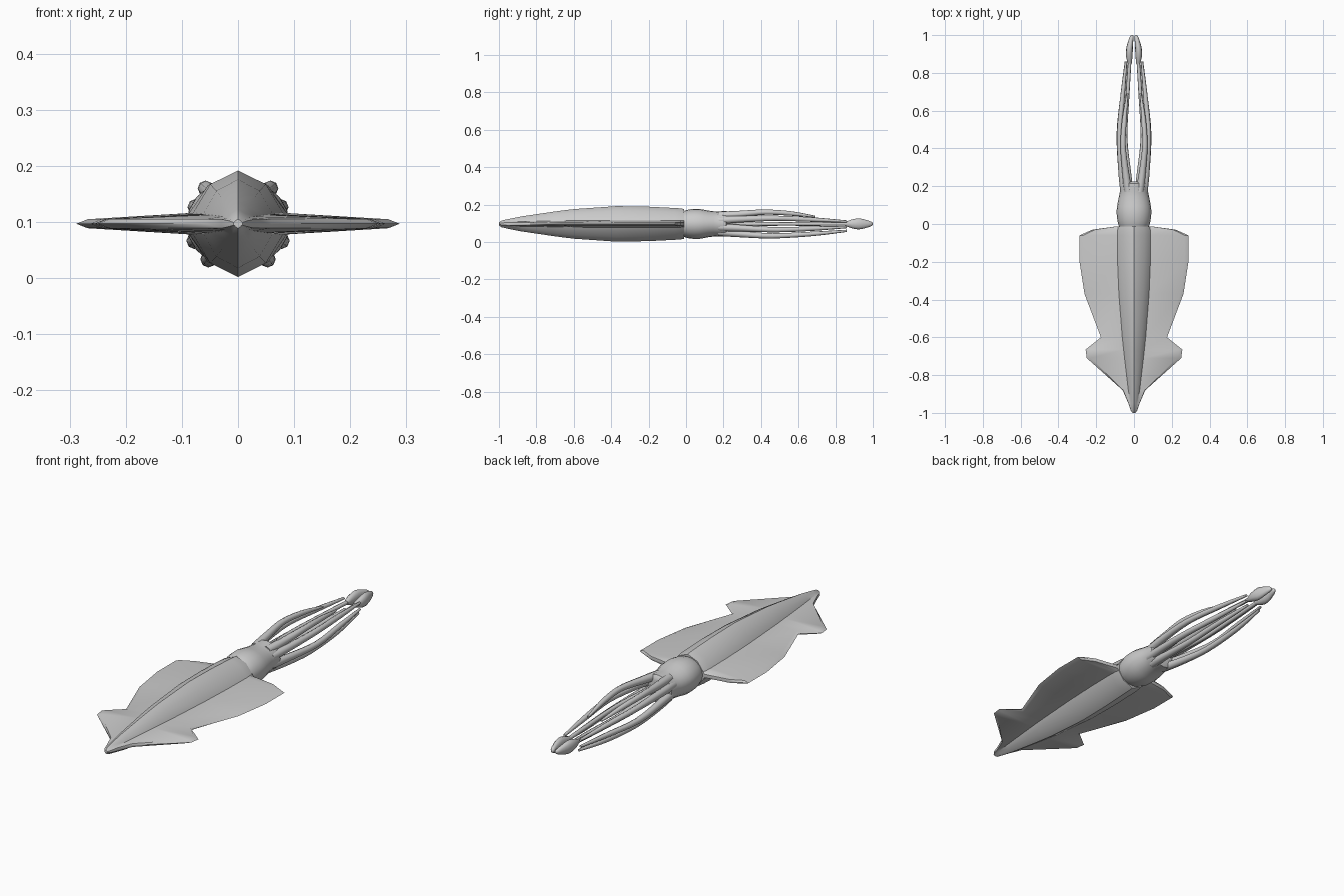
import bpy, bmesh, math

cube = bpy.data.objects.get("Cube")
if cube:
    bpy.data.objects.remove(cube)

MID = 0.097  # height of the body axis

skin = bpy.data.materials.new("grey_skin")
skin.use_nodes = True
skin.diffuse_color = (0.6, 0.6, 0.6, 1)
skin.node_tree.nodes["Principled BSDF"].inputs["Base Color"].default_value = (0.6, 0.6, 0.6, 1)


def loft(name, rings, angle=35):
    """Skin a list of equal-sized closed rings and cap both ends."""
    bm = bmesh.new()
    loops = [[bm.verts.new(p) for p in ring] for ring in rings]
    n = len(loops[0])
    for a, b in zip(loops, loops[1:]):
        for i in range(n):
            j = (i + 1) % n
            bm.faces.new((a[i], a[j], b[j], b[i]))
    bm.faces.new(loops[0])
    bm.faces.new(loops[-1])
    bmesh.ops.recalc_face_normals(bm, faces=bm.faces)
    mesh = bpy.data.meshes.new(name)
    bm.to_mesh(mesh)
    bm.free()
    mesh.materials.append(skin)
    obj = bpy.data.objects.new(name, mesh)
    bpy.context.collection.objects.link(obj)
    bpy.ops.object.select_all(action="DESELECT")
    obj.select_set(True)
    bpy.context.view_layer.objects.active = obj
    bpy.ops.object.shade_smooth_by_angle(angle=math.radians(angle))
    return obj


def ellipse(x, y, z, rx, rz, sides):
    return [(x + rx * math.cos(t), y, z + rz * math.sin(t))
            for t in (2 * math.pi * i / sides for i in range(sides))]


def smooth_path(points, steps=4):
    """Catmull-Rom interpolation through tuples."""
    out = []
    for i in range(len(points) - 1):
        p0, p1, p2, p3 = (points[max(0, min(len(points) - 1, i + k))] for k in (-1, 0, 1, 2))
        for s in range(steps):
            t = s / steps
            out.append([0.5 * (2 * b + (c - a) * t + (2 * a - 5 * b + 4 * c - d) * t ** 2
                               + (3 * b - a - 3 * c + d) * t ** 3)
                        for a, b, c, d in zip(p0, p1, p2, p3)])
    return out + [list(points[-1])]


def mantle_section(y, high, wide, fin):
    """Ridged body flowing into a thin fin on each side."""
    edge = min(0.008, high * 0.3)
    fin = max(fin, wide * 1.05)
    root = edge + 0.12 * high
    half = [(0, high), (wide * 0.62, high * 0.74), (wide, root),
            (wide + (fin - wide) * 0.9, edge), (fin, 0)]
    upper = half + [(-x, z) for x, z in half[-2:0:-1]] 
    right = half + [(x, -z) for x, z in half[-2::-1]]
    left = [(-x, z) for x, z in right[-2:0:-1]]
    return [(x, y, MID + z) for x, z in right + left]


# Mantle with fins: y, half height, body half width, fin half span
mantle = [(-1.0, 0.008, 0.006, 0.008), (-0.985, 0.018, 0.013, 0.018),
          (-0.95, 0.026, 0.018, 0.03), (-0.88, 0.04, 0.03, 0.06),
          (-0.71, 0.065, 0.05, 0.25), (-0.665, 0.071, 0.055, 0.256),
          (-0.6, 0.079, 0.062, 0.175), (-0.37, 0.095, 0.08, 0.262),
          (-0.2, 0.092, 0.087, 0.288), (-0.06, 0.085, 0.088, 0.288),
          (-0.03, 0.083, 0.086, 0.22), (-0.012, 0.08, 0.083, 0.09)]
loft("mantle", [mantle_section(*row) for row in mantle], 40)

# Head: y, half width, half height
head = [(-0.05, 0.06, 0.055), (-0.015, 0.078, 0.068), (0.02, 0.088, 0.078),
        (0.07, 0.092, 0.08), (0.12, 0.085, 0.071), (0.17, 0.075, 0.066),
        (0.215, 0.074, 0.068), (0.225, 0.05, 0.045)]
loft("head", [ellipse(0, y, MID, rx, rz, 20) for y, rx, rz in smooth_path(head, 2)])

# Arms: path points (x, y, z, radius) on the model's left, mirrored to the right
arms = {
    "top_arm": [(0.03, 0.17, 0.14, 0.022), (0.045, 0.28, 0.149, 0.018), (0.058, 0.42, 0.16, 0.014),
                (0.05, 0.56, 0.153, 0.012), (0.035, 0.69, 0.136, 0.005)],
    "upper_side_arm": [(0.05, 0.17, 0.115, 0.022), (0.065, 0.28, 0.122, 0.018), (0.076, 0.48, 0.127, 0.014),
                       (0.06, 0.68, 0.12, 0.012), (0.042, 0.86, 0.11, 0.006)],
    "lower_side_arm": [(0.05, 0.17, 0.08, 0.022), (0.065, 0.28, 0.075, 0.018), (0.078, 0.48, 0.066, 0.014),
                       (0.06, 0.68, 0.072, 0.012), (0.043, 0.86, 0.08, 0.006)],
    "bottom_arm": [(0.03, 0.17, 0.055, 0.022), (0.043, 0.28, 0.044, 0.018), (0.053, 0.46, 0.033, 0.014),
                   (0.05, 0.68, 0.044, 0.012), (0.035, 0.86, 0.06, 0.006)],
    "tentacle": [(0.022, 0.17, MID, 0.02), (0.03, 0.28, MID, 0.014), (0.045, 0.46, MID, 0.01),
                 (0.034, 0.68, MID, 0.01), (0.022, 0.87, MID, 0.009)],
}
# Club at the end of each tentacle: x, y, half width, half height
club = [(0.022, 0.85, 0.01, 0.01), (0.025, 0.885, 0.017, 0.024), (0.024, 0.925, 0.018, 0.031),
        (0.018, 0.965, 0.014, 0.022), (0.012, 0.992, 0.01, 0.012), (0.01, 1.0, 0.004, 0.005)]

for side, sign in (("left", 1), ("right", -1)):
    for name, path in arms.items():
        loft(f"{side}_{name}", [ellipse(sign * x, y, z, r, r, 8) for x, y, z, r in smooth_path(path)], 60)
    loft(f"{side}_club", [ellipse(sign * x, y, MID, rx, rz, 10) for x, y, rx, rz in smooth_path(club, 2)], 60)
